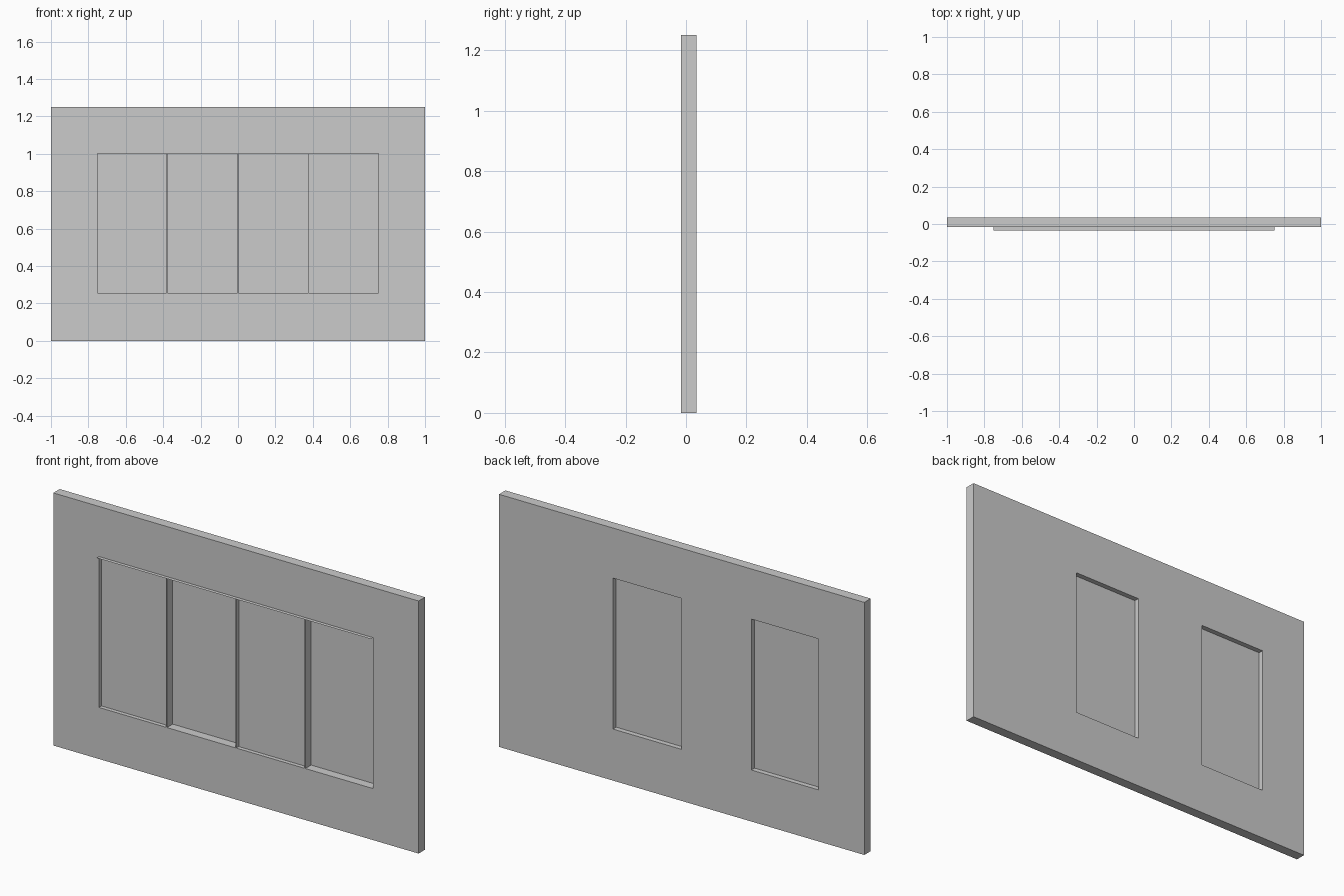
import bpy
import bmesh
from mathutils import Matrix, Vector

if "Cube" in bpy.data.objects:
    bpy.data.objects.remove(bpy.data.objects["Cube"])

FRONT, BACK = -0.016, 0.034      # wall faces
SILL, HEAD = 0.255, 1.002        # window bottom and top
PANE = 0.005                     # pane thickness
HALF_BAR = 0.002                 # half thickness of the dividers
BARS = (-0.75, -0.38, 0.0, 0.378, 0.75)


def add_box(bm, lo, hi):
    lo, hi = Vector(lo), Vector(hi)
    mat = Matrix.Translation((lo + hi) / 2) @ Matrix.Diagonal((*(hi - lo), 1))
    bmesh.ops.create_cube(bm, size=1, matrix=mat)


def make_object(name, bm):
    mesh = bpy.data.meshes.new(name)
    bm.to_mesh(mesh)
    bm.free()
    obj = bpy.data.objects.new(name, mesh)
    bpy.context.collection.objects.link(obj)
    return obj


# Wall slab
bm = bmesh.new()
add_box(bm, (-1, FRONT, 0), (1, BACK, 1.25))
wall = make_object("window_wall", bm)

# Recess cutter: sashes alternate between mid-wall and the back face
bm = bmesh.new()
for i in range(4):
    x0 = BARS[i] + (HALF_BAR if i > 0 else 0)
    x1 = BARS[i + 1] - (HALF_BAR if i < 3 else 0)
    pane_front = FRONT + 0.02 if i % 2 == 0 else BACK - PANE
    add_box(bm, (x0, FRONT - 0.05, SILL), (x1, pane_front, HEAD))
    if i % 2 == 0:
        add_box(bm, (x0, pane_front + PANE, SILL), (x1, BACK + 0.05, HEAD))
cutter = make_object("recess_cutter", bm)
cutter.hide_render = True
cutter.hide_set(True)

cut = wall.modifiers.new("window_recesses", "BOOLEAN")
cut.operation = "DIFFERENCE"
cut.solver = "EXACT"
cut.object = cutter

# Thin sheet projecting above the window, facing down
bm = bmesh.new()
corners = [(-0.75, FRONT), (0.75, FRONT), (0.75, -0.034), (-0.75, -0.034)]
bm.faces.new([bm.verts.new((x, y, HEAD)) for x, y in corners])
make_object("window_head_ledge", bm)
